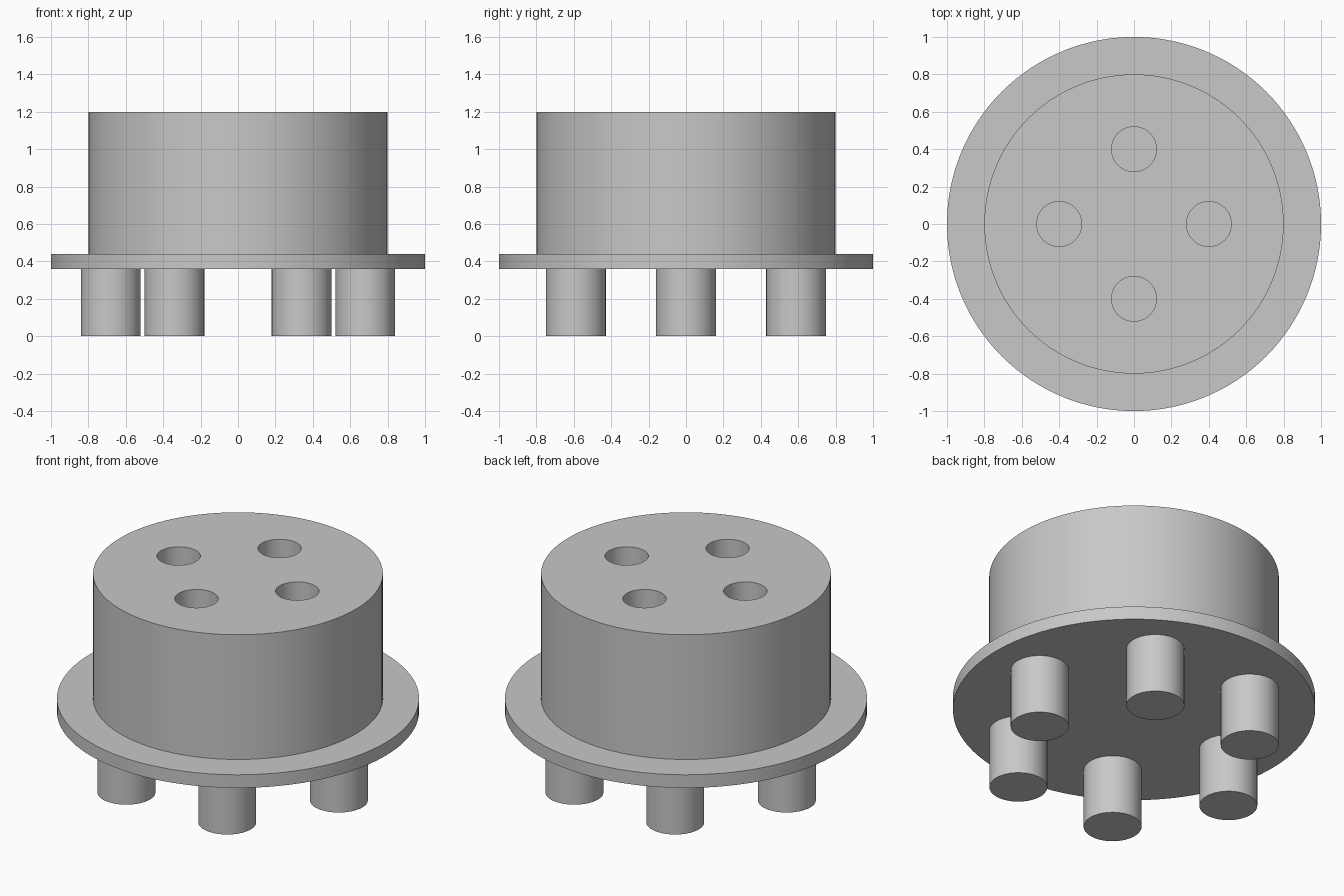
import bpy
from math import cos, sin, tau

default_cube = bpy.data.objects.get("Cube")
if default_cube:
    bpy.data.objects.remove(default_cube, do_unlink=True)

grey = bpy.data.materials.new("plain grey")
grey.use_nodes = True
colour = (0.58, 0.58, 0.58, 1)
grey.diffuse_color = colour
grey.node_tree.nodes["Principled BSDF"].inputs["Base Color"].default_value = colour


def cylinder(name, radius, bottom, top, x=0, y=0, sides=64):
    bpy.ops.mesh.primitive_cylinder_add(
        vertices=sides, radius=radius, depth=top - bottom,
        location=(x, y, (bottom + top) / 2))
    obj = bpy.context.object
    obj.name = obj.data.name = name
    obj.data.materials.append(grey)
    return obj


def ring(count, radius):
    return [(radius * cos(tau * i / count), radius * sin(tau * i / count))
            for i in range(count)]


def smooth(obj):
    bpy.ops.object.select_all(action="DESELECT")
    obj.select_set(True)
    bpy.context.view_layer.objects.active = obj
    bpy.ops.object.shade_smooth_by_angle()


# Wide thin flange
smooth(cylinder("flange", 1, 0.36, 0.44, sides=128))

# Drum, seated in the flange, with four blind holes in its top
body = cylinder("body", 0.8, 0.4, 1.2, sides=128)
for x, y in ring(4, 0.4):
    cutter = cylinder("hole_cutter", 0.12, 0.8, 1.3, x, y)
    cutter.hide_render = True
    bpy.context.view_layer.objects.active = body
    cut = body.modifiers.new("hole", "BOOLEAN")
    cut.operation = "DIFFERENCE"
    cut.solver = "EXACT"
    cut.object = cutter
    bpy.ops.object.modifier_apply(modifier=cut.name)
    bpy.data.objects.remove(cutter, do_unlink=True)
smooth(body)

# Six round legs evenly spaced under the flange
for i, (x, y) in enumerate(ring(6, 0.68), 1):
    smooth(cylinder(f"leg_{i}", 0.16, 0, 0.4, x, y))
